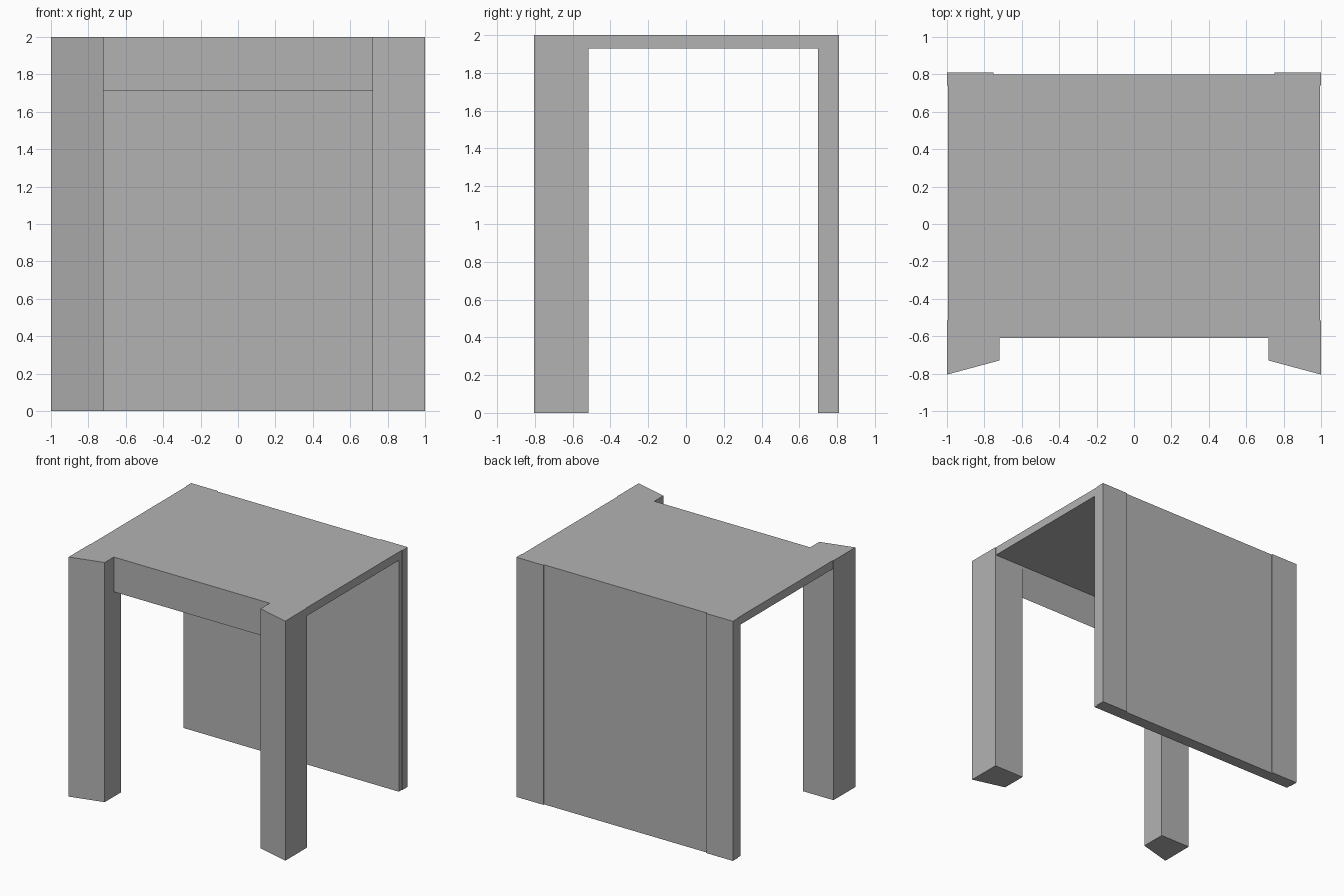
import bpy
import bmesh
from mathutils import Vector

cube = bpy.data.objects.get("Cube")
if cube:
    bpy.data.objects.remove(cube, do_unlink=True)

GREY = (0.45, 0.45, 0.45, 1.0)
grey = bpy.data.materials.new("plain grey")
grey.use_nodes = True
grey.diffuse_color = GREY
grey.node_tree.nodes["Principled BSDF"].inputs["Base Color"].default_value = GREY

HEIGHT = 2.0
SLAB_BOTTOM = 1.93
LEG_BACK = -0.517
WALL_FRONT = 0.70
LEG_INNER = 0.72
SIDE = 0.995


def prism(name, points, travel):
    """Sweep a flat outline along a straight line into a solid."""
    bm = bmesh.new()
    face = bm.faces.new([bm.verts.new(p) for p in points])
    swept = bmesh.ops.extrude_face_region(bm, geom=[face])
    top = [v for v in swept["geom"] if isinstance(v, bmesh.types.BMVert)]
    bmesh.ops.translate(bm, verts=top, vec=Vector(travel))
    bmesh.ops.recalc_face_normals(bm, faces=bm.faces)
    mesh = bpy.data.meshes.new(name)
    bm.to_mesh(mesh)
    bm.free()
    mesh.materials.append(grey)
    obj = bpy.data.objects.new(name, mesh)
    bpy.context.collection.objects.link(obj)
    return obj


def upright(name, plan, bottom=0.0):
    """Raise a plan outline to the full height."""
    return prism(name, [(x, y, bottom) for x, y in plan], (0, 0, HEIGHT - bottom))


# Front legs with slanted front faces
for label, s in (("left", 1), ("right", -1)):
    upright(label + "_front_leg", [
        (s * LEG_INNER, -0.73), (s, -0.805),
        (s, LEG_BACK), (s * LEG_INNER, LEG_BACK)])

# Back wall with raised corner posts
half = [(SIDE, WALL_FRONT), (SIDE, 0.74), (1, 0.74),
        (1, 0.81), (0.75, 0.81), (0.75, 0.80)]
upright("back_wall", half + [(-x, y) for x, y in reversed(half)])

# Top slab between the legs and the wall
upright("top_slab", [(-SIDE, LEG_BACK), (SIDE, LEG_BACK),
                     (SIDE, WALL_FRONT), (-SIDE, WALL_FRONT)], SLAB_BOTTOM)

# Front apron, tapering to a thin lower edge
apron = [(-0.61, 1.71), (LEG_BACK, SLAB_BOTTOM), (LEG_BACK, HEIGHT), (-0.61, HEIGHT)]
prism("front_apron", [(-LEG_INNER, y, z) for y, z in apron], (2 * LEG_INNER, 0, 0))
